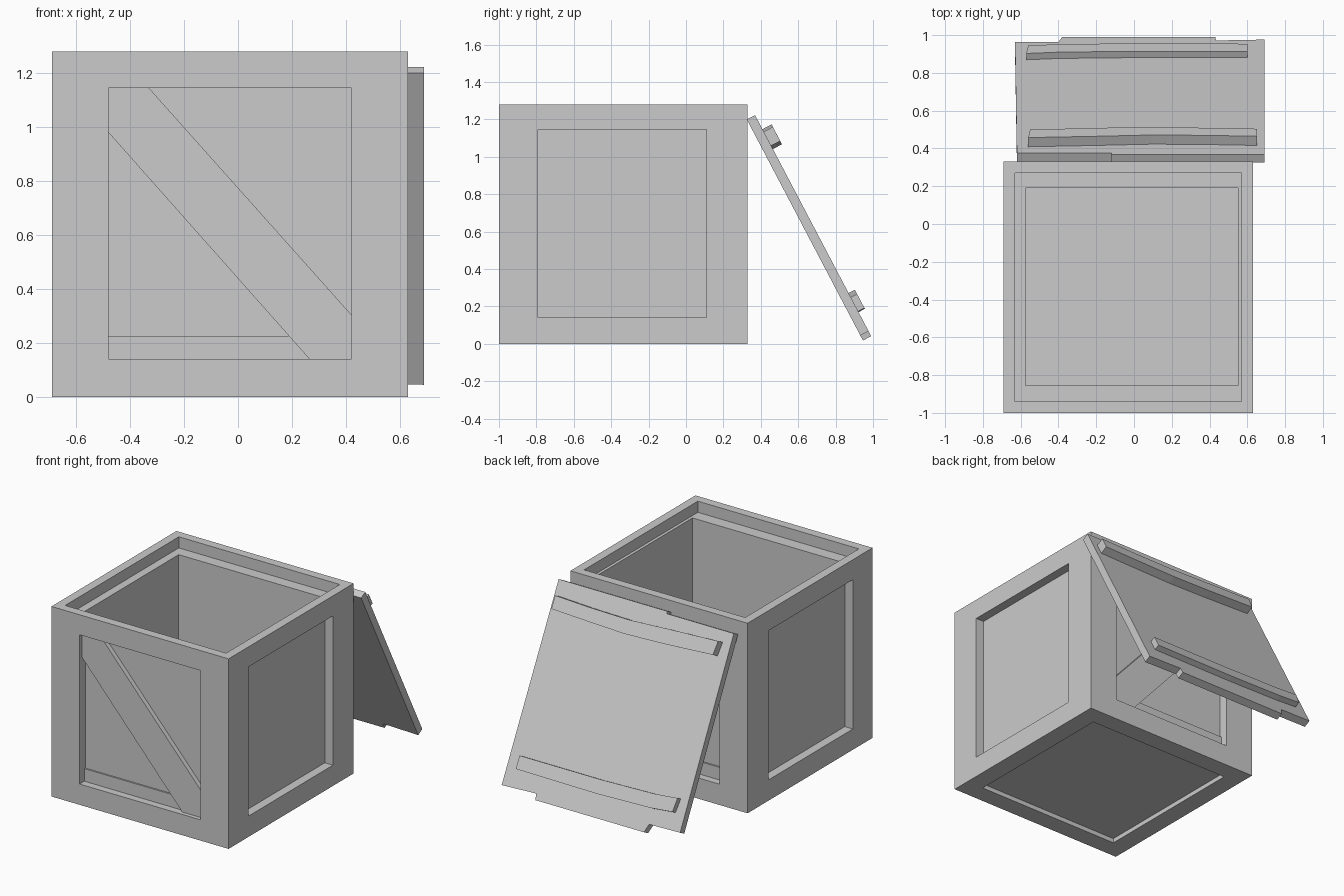
import bpy, bmesh
from mathutils import Matrix, Vector

if "Cube" in bpy.data.objects:
    bpy.data.objects.remove(bpy.data.objects["Cube"])


def prism(name, outline, h0, h1, frame=Matrix.Identity(4)):
    """Extrude a 2D outline along the local third axis, placed by frame."""
    bm = bmesh.new()
    face = bm.faces.new([bm.verts.new((a, b, h0)) for a, b in outline])
    out = bmesh.ops.extrude_face_region(bm, geom=[face])
    top = [v for v in out["geom"] if isinstance(v, bmesh.types.BMVert)]
    bmesh.ops.translate(bm, verts=top, vec=(0, 0, h1 - h0))
    bm.transform(frame)
    bmesh.ops.recalc_face_normals(bm, faces=bm.faces)
    mesh = bpy.data.meshes.new(name)
    bm.to_mesh(mesh)
    bm.free()
    obj = bpy.data.objects.new(name, mesh)
    bpy.context.collection.objects.link(obj)
    return obj


def box(name, x, y, z):
    return prism(name, [(x[0], y[0]), (x[1], y[0]), (x[1], y[1]), (x[0], y[1])], *z)


def frame(x, y, z, origin):
    m = Matrix((x, y, z)).transposed().to_4x4()
    m.translation = Vector(origin)
    return m


# Crate body: a solid block with every recess cut away
X0, X1, Y0, Y1, TOP = -0.69, 0.63, -1.0, 0.33, 1.28
WX, WY, WZ = (-0.48, 0.42), (-0.79, 0.11), (0.14, 1.145)
DEPTH = 0.06
body = box("crate_body", (X0, X1), (Y0, Y1), (0, TOP))
cuts = [
    ((X0 + 0.06, X1 - 0.06), (Y0 + 0.06, Y1 - 0.06), (1.205, 1.4)),   # lid rebate
    ((-0.575, 0.55), (-0.855, 0.19), (0.06, 1.3)),                    # inside
    ((X0 + 0.125, X1 - 0.125), (Y0 + 0.125, Y1 - 0.125), (-0.1, 0.03)),  # underside
    (WX, (Y0 - 0.1, Y0 + DEPTH), WZ),                                 # front panel
    (WX, (Y1 - DEPTH, Y1 + 0.1), WZ),                                 # back panel
    ((X0 - 0.1, X0 + DEPTH), WY, WZ),                                 # left panel
    ((X1 - DEPTH, X1 + 0.1), WY, WZ),                                 # right panel
]
cutters = []
for c in cuts:
    cutter = box("cutter", *c)
    cutter.hide_render = True
    cutters.append(cutter)
    mod = body.modifiers.new("recess", "BOOLEAN")
    mod.operation, mod.solver, mod.object = "DIFFERENCE", "EXACT", cutter
carved = bpy.data.meshes.new_from_object(
    body.evaluated_get(bpy.context.evaluated_depsgraph_get()))
body.modifiers.clear()
body.data = carved
for cutter in cutters:
    bpy.data.objects.remove(cutter)

# Diagonal braces and bottom strips on the front and back panels
brace = [(WX[0], WZ[1]), (-0.33, WZ[1]), (WX[1], 0.305),
         (WX[1], WZ[0]), (0.265, WZ[0]), (WX[0], 0.98)]
strip = [(WX[0], WZ[0]), (0.265, WZ[0]), (0.19, 0.225), (WX[0], 0.225)]
for side, y, inward in (("front", Y0, 1), ("back", Y1, -1)):
    place = frame((1, 0, 0), (0, 0, 1), (0, inward, 0), (0, y, 0))
    prism(side + "_brace", brace, 0.028, DEPTH, place)
    prism(side + "_bottom_strip", strip, DEPTH - 0.01, DEPTH, place)

# Lid leaning on the back: local axes are width, down the slope, outward
down = Vector((0, 0.465, -0.885)).normalized()
across = Vector((1, 0, 0))
lean = frame(across, down, across.cross(down), (0, 0.325, 1.2))
lid = [(-0.62, 0.015), (-0.12, 0.015), (-0.12, 0.0), (0.69, 0.0),
       (0.69, 1.305), (0.435, 1.295), (0.43, 1.335), (-0.38, 1.335),
       (-0.40, 1.28), (-0.63, 1.275)]
prism("lid", lid, 0, 0.05, lean)

# Slightly bowed cleats across the lid
upper = [(-0.56, 0.085), (-0.2, 0.10), (0.1, 0.115), (0.4, 0.11), (0.65, 0.10),
         (0.65, 0.185), (0.4, 0.195), (0.1, 0.205), (-0.2, 0.195), (-0.55, 0.175)]
lower = [(-0.57, 1.075), (-0.4, 1.09), (0.0, 1.10), (0.6, 1.10),
         (0.6, 1.185), (0.0, 1.19), (-0.4, 1.18), (-0.56, 1.165)]
prism("lid_upper_cleat", upper, 0.05, 0.105, lean)
prism("lid_lower_cleat", lower, 0.05, 0.088, lean)
